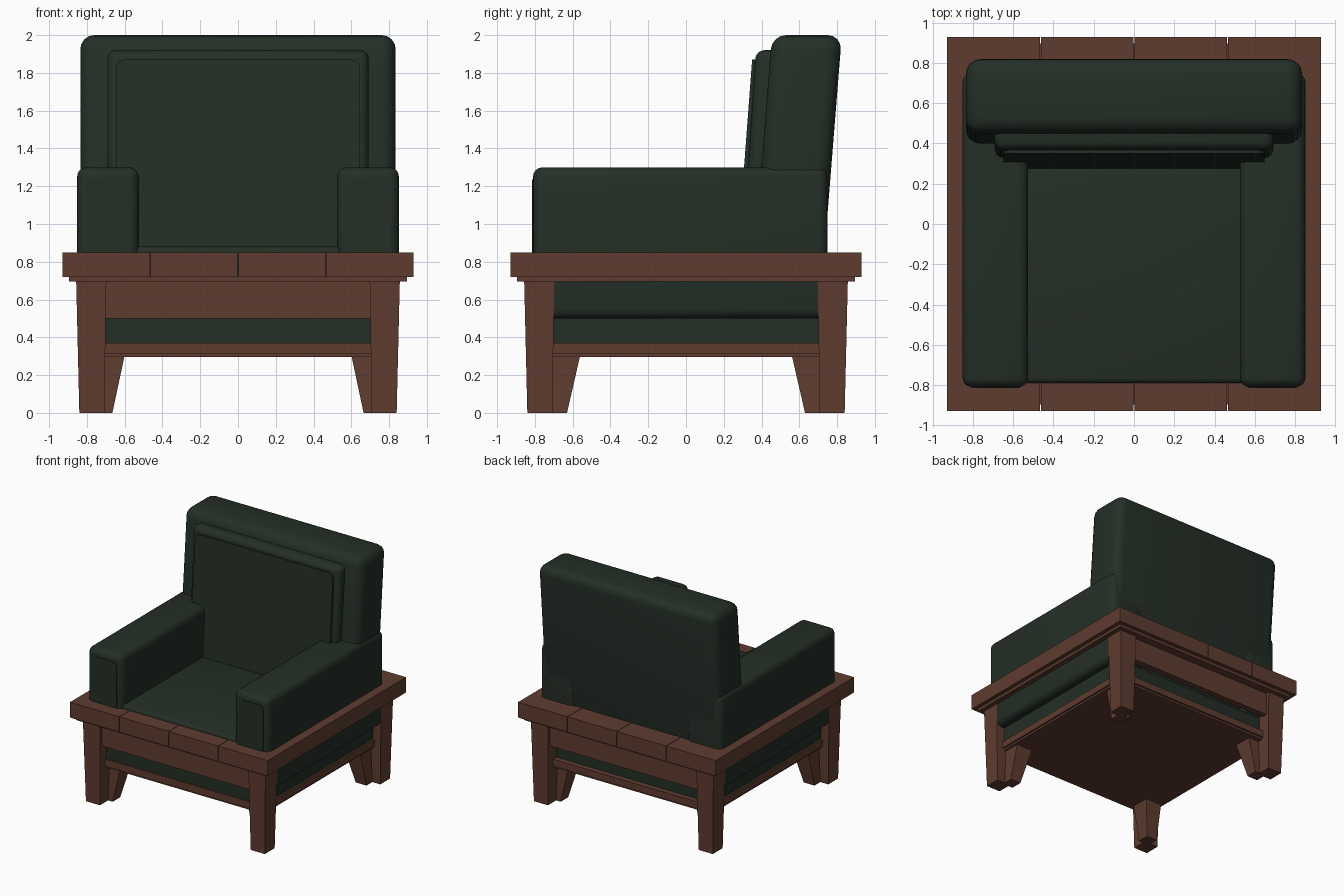
import bpy, bmesh, math
from mathutils import Vector

if "Cube" in bpy.data.objects:
    bpy.data.objects.remove(bpy.data.objects["Cube"])


def material(name, rgb):
    m = bpy.data.materials.new(name)
    m.diffuse_color = (*rgb, 1)
    m.use_nodes = True
    m.node_tree.nodes["Principled BSDF"].inputs["Base Color"].default_value = m.diffuse_color
    return m


GREEN = material("dark green fabric", (0.0175, 0.0275, 0.0195))
WOOD = material("brown wood", (0.112, 0.045, 0.029))


def box(name, lo, hi, mat, bevel=0.0, seg=3, lean=0.0, axis=None):
    """Box from corner to corner; lean shifts y per unit of z below the top.
    axis limits the bevel to edges running along that axis."""
    bm = bmesh.new()
    bmesh.ops.create_cube(bm, size=1)
    for v in bm.verts:
        v.co = Vector([lo[i] if v.co[i] < 0 else hi[i] for i in range(3)])
    if bevel:
        edges = [e for e in bm.edges if axis is None
                 or abs((e.verts[0].co - e.verts[1].co).normalized()[axis]) > 0.9]
        bmesh.ops.bevel(bm, geom=edges, offset=bevel, segments=seg,
                        profile=0.5, affect='EDGES')
    for v in bm.verts:
        v.co.y += lean * (v.co.z - hi[2])
    return finish(name, bm, mat, bevel > 0)


def leg(name, bottom, top, z1, sx, sy, mat):
    """Tapered leg; bottom and top are (x inner, x outer, y inner, y outer)."""
    bm = bmesh.new()
    bmesh.ops.create_cube(bm, size=1)
    for v in bm.verts:
        r = top if v.co.z > 0 else bottom
        v.co = Vector((sx * r[1 if v.co.x > 0 else 0],
                       sy * r[3 if v.co.y > 0 else 2],
                       z1 if v.co.z > 0 else 0))
    bmesh.ops.recalc_face_normals(bm, faces=bm.faces)
    return finish(name, bm, mat, False)


def finish(name, bm, mat, smooth):
    me = bpy.data.meshes.new(name)
    bm.to_mesh(me)
    bm.free()
    me.materials.append(mat)
    ob = bpy.data.objects.new(name, me)
    bpy.context.collection.objects.link(ob)
    if smooth:
        bpy.ops.object.select_all(action='DESELECT')
        ob.select_set(True)
        bpy.context.view_layer.objects.active = ob
        bpy.ops.object.shade_smooth_by_angle(angle=math.radians(40))
    return ob


# table top: four planks on a thin under-board
W = 0.928
for i in range(4):
    x0 = -W + i * W / 2
    box(f"plank_{i + 1}", (x0 + 0.002 * (i > 0), -W, 0.72),
        (x0 + W / 2 - 0.002 * (i < 3), W, 0.85), WOOD)
box("under_board", (-0.895, -0.895, 0.695), (0.895, 0.895, 0.725), WOOD)

# front and back aprons
for s, n in ((-1, "front"), (1, "back")):
    ys = sorted((s * 0.77, s * 0.825))
    box(n + "_apron", (-0.72, ys[0], 0.50), (0.72, ys[1], 0.70), WOOD)

# table legs, with the chair's splayed feet just inside them
for sx, a in ((-1, "left"), (1, "right")):
    for sy, b in ((-1, "front"), (1, "back")):
        leg(f"{b}_{a}_table_leg", (0.708, 0.84, 0.708, 0.84),
            (0.697, 0.857, 0.697, 0.857), 0.71, sx, sy, WOOD)
        leg(f"{b}_{a}_chair_foot", (0.665, 0.765, 0.63, 0.73),
            (0.60, 0.755, 0.56, 0.72), 0.305, sx, sy, WOOD)

# chair base: two wooden boards and an upholstered plinth
box("lower_base_board", (-0.775, -0.765, 0.295), (0.775, 0.765, 0.315), WOOD)
box("upper_base_board", (-0.79, -0.78, 0.312), (0.79, 0.78, 0.37), WOOD)
box("plinth", (-0.775, -0.765, 0.37), (0.775, 0.735, 0.505), GREEN)

# arms with raised front panels
for s, n in ((-1, "left"), (1, "right")):
    xs = sorted((s * 0.525, s * 0.852))
    box(n + "_arm", (xs[0], -0.81, 0.50), (xs[1], 0.75, 1.30), GREEN, 0.05, 4)
    xs = sorted((s * 0.568, s * 0.806))
    box(n + "_arm_panel", (xs[0], -0.815, 0.60), (xs[1], -0.80, 1.235),
        GREEN, 0.035, 3, axis=1)

# seat cushion
box("seat", (-0.56, -0.79, 0.50), (0.56, 0.45, 0.88), GREEN, 0.025, 3)

# leaning backrest, pad and raised centre panel
box("backrest", (-0.835, 0.455, 0.52), (0.835, 0.825, 2.0), GREEN, 0.075, 4, lean=0.08)
box("back_pad", (-0.692, 0.37, 0.60), (0.692, 0.55, 1.92), GREEN, 0.045, 4, lean=0.065)
box("back_panel", (-0.647, 0.35, 0.70), (0.647, 0.41, 1.87), GREEN, 0.05, 4,
    lean=0.075, axis=1)
